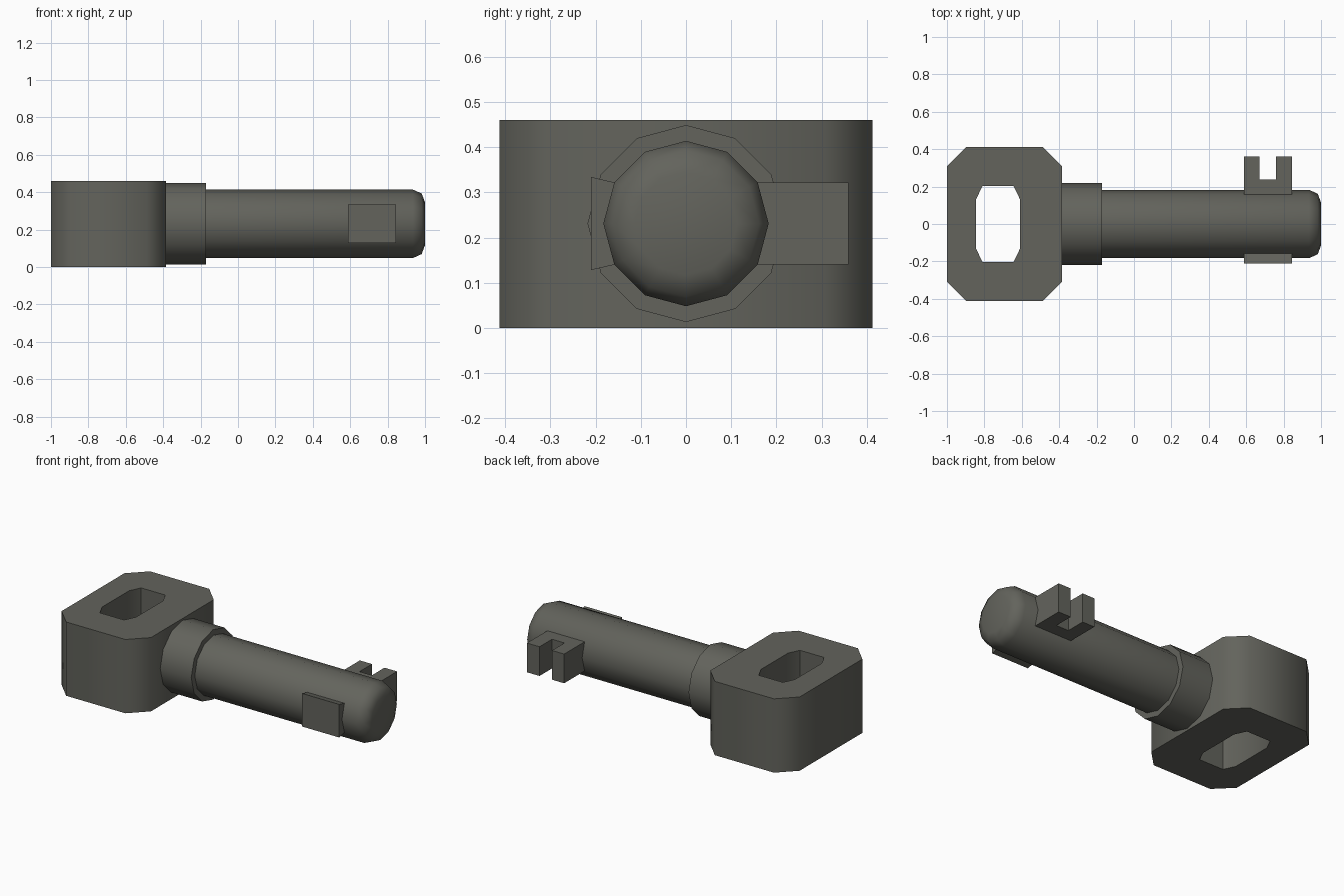
import bpy, bmesh, math

if "Cube" in bpy.data.objects:
    bpy.data.objects.remove(bpy.data.objects["Cube"])

iron = bpy.data.materials.new("dark_iron")
iron.diffuse_color = (0.125, 0.126, 0.108, 1)
iron.use_nodes = True
iron.node_tree.nodes["Principled BSDF"].inputs["Base Color"].default_value = iron.diffuse_color
AXIS_Z = 0.231


def finish(bm, name, smooth=True):
    """Turn a bmesh into a named, coloured object."""
    bmesh.ops.recalc_face_normals(bm, faces=bm.faces[:])
    me = bpy.data.meshes.new(name)
    bm.to_mesh(me)
    bm.free()
    me.materials.append(iron)
    if smooth:
        me.polygons.foreach_set("use_smooth", [True] * len(me.polygons))
        me.set_sharp_from_angle(angle=math.radians(50))
    ob = bpy.data.objects.new(name, me)
    bpy.context.collection.objects.link(ob)
    return ob


def skin(bm, a, b):
    """Bridge two closed rings of vertices with quads."""
    for i in range(len(a)):
        j = (i + 1) % len(a)
        bm.faces.new((a[i], a[j], b[j], b[i]))


def lathe(name, profile, sides=12):
    """Revolve (x, radius) points around the shaft axis."""
    bm = bmesh.new()
    rings = []
    for x, r in profile:
        angles = [2 * math.pi * i / sides for i in range(sides)]
        rings.append([bm.verts.new((x, r * math.cos(t), AXIS_Z + r * math.sin(t)))
                      for t in angles])
    for a, b in zip(rings, rings[1:]):
        skin(bm, a, b)
    bm.faces.new(rings[0])
    bm.faces.new(rings[-1])
    return finish(bm, name)


def prism(name, pts, to3d, lo, hi):
    """Extrude a 2D outline between two levels."""
    bm = bmesh.new()
    a = [bm.verts.new(to3d(u, v, lo)) for u, v in pts]
    b = [bm.verts.new(to3d(u, v, hi)) for u, v in pts]
    skin(bm, a, b)
    bm.faces.new(a)
    bm.faces.new(b)
    return finish(bm, name, smooth=False)


def octagon(cx, hx, hy, dx, dy):
    """Rectangle outline with cut corners."""
    q = [(hx, hy - dy), (hx - dx, hy)]
    half = q + [(-x, y) for x, y in reversed(q)]
    return [(cx + x, y) for x, y in half + [(-x, -y) for x, y in half]]


# Handle block with a through hole
bm = bmesh.new()
outer = octagon(-0.692, 0.308, 0.413, 0.104, 0.104)
inner = octagon(-0.727, 0.117, 0.203, 0.034, 0.07)
o0, o1, i0, i1 = [[bm.verts.new((x, y, z)) for x, y in pts]
                  for pts in (outer, inner) for z in (0, 0.46)]
for a, b in ((o0, o1), (o1, i1), (i1, i0), (i0, o0)):
    skin(bm, a, b)
finish(bm, "handle_block")

# Collar and round-nosed shaft
lathe("collar", [(-0.40, 0.218), (-0.17, 0.218)])
lathe("shaft", [(-0.20, 0.183), (0.935, 0.183), (0.982, 0.162), (1.0, 0.114)])

# Notched tooth on the back of the shaft
tooth = [(0.588, 0.14), (0.845, 0.14), (0.845, 0.36), (0.758, 0.36),
         (0.758, 0.237), (0.672, 0.237), (0.672, 0.36), (0.588, 0.36)]
prism("notched_tooth", tooth, lambda u, v, w: (u, v, w), 0.14, 0.322)

# Flared pad on the front of the shaft
pad = [(-0.21, 0.128), (-0.21, 0.334), (-0.15, 0.32), (-0.15, 0.142)]
prism("flared_pad", pad, lambda u, v, w: (w, u, v), 0.588, 0.845)
